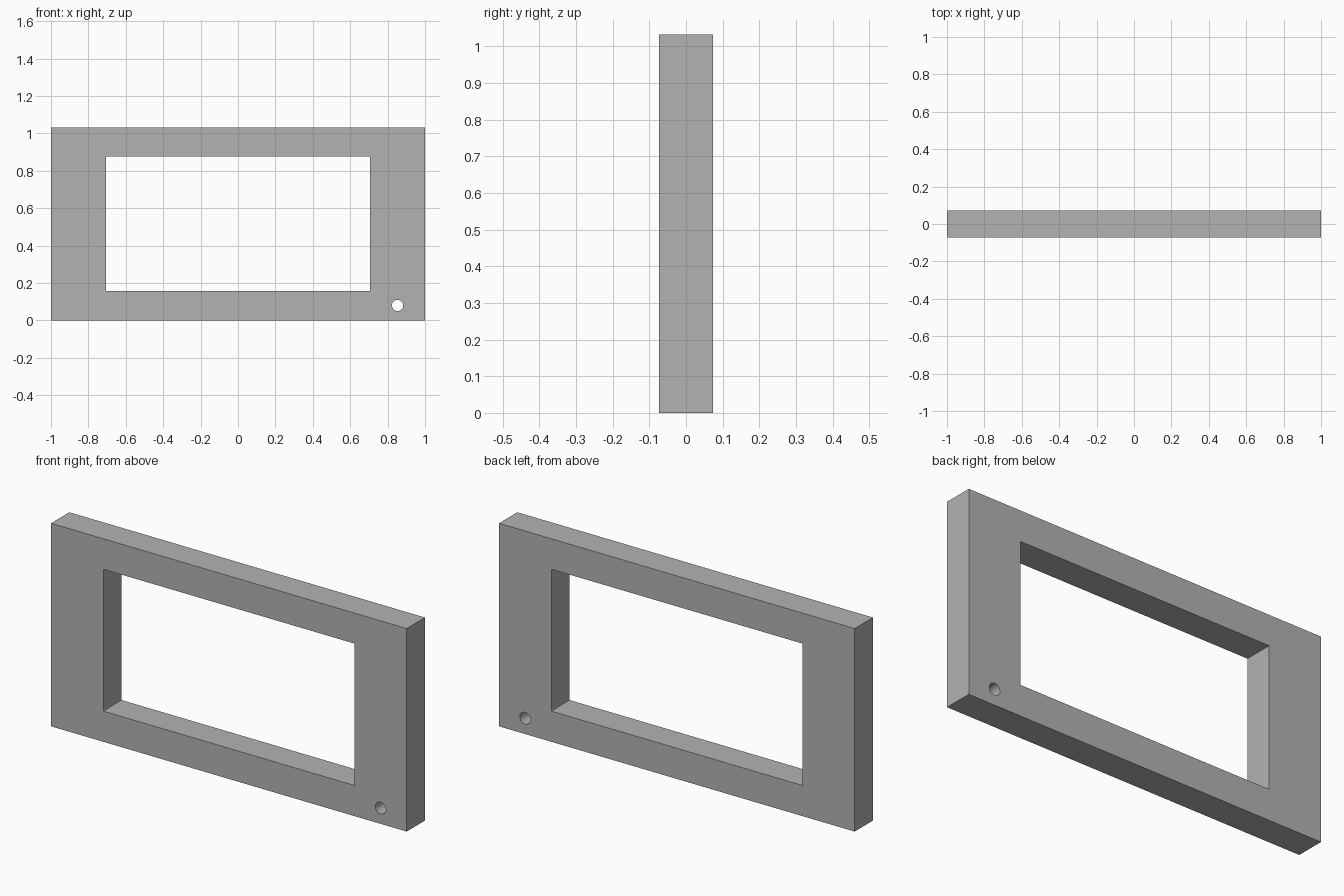
import bpy
import bmesh
from math import cos, sin, tau, radians

cube = bpy.data.objects.get("Cube")
if cube:
    bpy.data.objects.remove(cube, do_unlink=True)

HEIGHT, DEPTH = 1.032, 0.147

grey = bpy.data.materials.new("plain grey")
grey.use_nodes = True
colour = (0.45, 0.45, 0.45, 1)
grey.diffuse_color = colour
grey.node_tree.nodes["Principled BSDF"].inputs["Base Color"].default_value = colour


def rectangle(half_width, low, high):
    return [(-half_width, low), (half_width, low), (half_width, high), (-half_width, high)]


def circle(x, z, radius, sides=32):
    return [(x + radius * cos(tau * i / sides), z + radius * sin(tau * i / sides))
            for i in range(sides)]


# Frame outline, window opening and mounting hole as one filled profile
profile = bpy.data.curves.new("frame_profile", "CURVE")
profile.dimensions = "2D"
profile.fill_mode = "BOTH"
profile.extrude = DEPTH / 2
for outline in (rectangle(1, 0, HEIGHT),
                rectangle(0.706, 0.156, 0.877),
                circle(0.853, 0.08, 0.03)):
    spline = profile.splines.new("POLY")
    spline.points.add(len(outline) - 1)
    for point, (x, z) in zip(spline.points, outline):
        point.co = (x, z, 0, 1)
    spline.use_cyclic_u = True

frame = bpy.data.objects.new("frame", profile)
frame.rotation_euler.x = radians(90)
bpy.context.collection.objects.link(frame)
bpy.ops.object.select_all(action="DESELECT")
frame.select_set(True)
bpy.context.view_layer.objects.active = frame
bpy.ops.object.convert(target="MESH")
frame = bpy.context.object
bpy.ops.object.transform_apply(location=False, rotation=True, scale=False)

# Weld the caps to the walls and tidy the flat faces
bm = bmesh.new()
bm.from_mesh(frame.data)
bmesh.ops.remove_doubles(bm, verts=bm.verts, dist=0.0001)
bmesh.ops.recalc_face_normals(bm, faces=bm.faces)
bm.to_mesh(frame.data)
bm.free()

frame.data.materials.clear()
frame.data.materials.append(grey)
bpy.ops.object.shade_smooth_by_angle(angle=radians(30))
